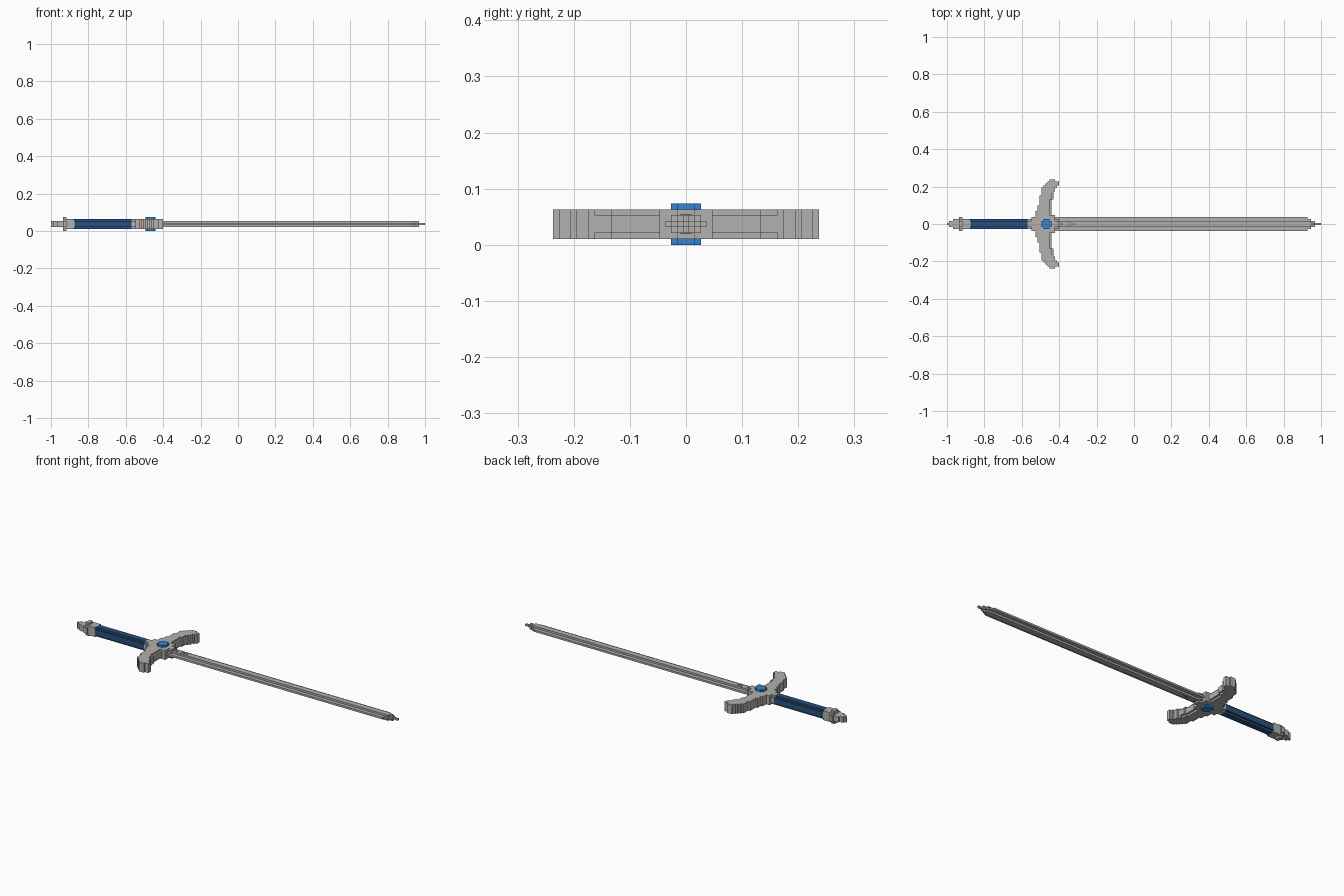
import bpy, bmesh
from mathutils import Vector

if "Cube" in bpy.data.objects:
    bpy.data.objects.remove(bpy.data.objects["Cube"])

N = 190            # voxels along the length
V = 2.0 / N        # voxel size
cells = {}         # (i, j, k) -> part name


def material(name, rgb):
    m = bpy.data.materials.new(name)
    m.diffuse_color = (*rgb, 1)
    m.use_nodes = True
    m.node_tree.nodes["Principled BSDF"].inputs["Base Color"].default_value = m.diffuse_color
    return m


steel = material("steel_grey", (0.45, 0.44, 0.43))
navy = material("navy_blue", (0.022, 0.082, 0.20))
bright = material("bright_blue", (0.035, 0.23, 0.65))


def fill(part, x0, x1, heights):
    """Symmetric section: heights[|j|] is the half height in voxels."""
    for i in range(x0, x1):
        for j in range(1 - len(heights), len(heights)):
            h = heights[abs(j)]
            for k in range(-h, h + 1):
                cells[(i, j, k)] = part


# blade with raised ridge and stepped point
fill("blade", 55, 183, [1, 1, 0, 0])
fill("blade", 183, 185, [1, 1, 0])
fill("blade", 185, 187, [1, 0])
fill("blade", 187, 190, [0])

# grip
fill("grip", 12, 41, [2, 2, 1])

# pommel
fill("pommel", 0, 1, [1])
fill("pommel", 1, 3, [1, 1])
fill("pommel", 3, 6, [1, 1, 1])
fill("pommel", 6, 8, [3, 3, 2, 1])
fill("pommel", 8, 12, [2, 2, 2])

# guard centre and collars
fill("guard", 41, 43, [2, 2, 1])
fill("guard", 43, 55, [2, 2, 2, 2])
fill("guard", 55, 57, [2, 2, 1])

# curved guard arms: (first row, last row, x start, x end)
runs = [(4, 4, 45, 55), (5, 6, 45, 53), (7, 9, 46, 53), (10, 12, 47, 53),
        (13, 14, 47, 54), (15, 16, 48, 54), (17, 18, 48, 55), (19, 19, 49, 56),
        (20, 20, 50, 57), (21, 21, 51, 57), (22, 22, 52, 55)]
for a, b, x0, x1 in runs:
    for j in range(a, b + 1):
        for k in range(-2, 3):
            inset = 1 if abs(k) == 2 and 5 <= j <= 15 else 0
            for i in range(x0, x1 - inset):
                cells[(i, j, k)] = cells[(i, -j, k)] = "guard"

# gem on both faces of the guard
for i in range(48, 53):
    for j in range(-2, 3):
        if abs(i - 50) + abs(j) < 4:
            cells[(i, j, 3)] = cells[(i, j, -3)] = "gem"

DIRS = [(1, 0, 0), (-1, 0, 0), (0, 1, 0), (0, -1, 0), (0, 0, 1), (0, 0, -1)]


def finish(bm, name, mat):
    me = bpy.data.meshes.new(name)
    bm.to_mesh(me)
    bm.free()
    me.materials.append(mat)
    ob = bpy.data.objects.new(name, me)
    bpy.context.collection.objects.link(ob)


def build(part, mat):
    """Make the exposed voxel faces of a part and merge the flat areas."""
    bm = bmesh.new()
    verts = {}
    for c, p in cells.items():
        if p != part:
            continue
        for d in DIRS:
            if tuple(a + b for a, b in zip(c, d)) in cells:
                continue
            n = Vector(d)
            u = Vector((d[1], d[2], d[0]))
            w = n.cross(u)
            ctr = Vector(c) + n * 0.5
            loop = []
            for s, t in ((-1, -1), (1, -1), (1, 1), (-1, 1)):
                q = ctr + u * (s * 0.5) + w * (t * 0.5)
                key = tuple(round(x * 2) for x in q)
                if key not in verts:
                    verts[key] = bm.verts.new(((q.x + 0.5) * V - 1, q.y * V, (q.z + 3.5) * V))
                loop.append(verts[key])
            bm.faces.new(loop)
    bmesh.ops.dissolve_limit(bm, angle_limit=0.01, verts=bm.verts[:], edges=bm.edges[:])
    finish(bm, part, mat)


for part, mat in (("blade", steel), ("grip", navy), ("pommel", steel),
                  ("guard", steel), ("gem", bright)):
    build(part, mat)

# thin chevron inlays on both faces of the blade
for label, tail, tip in (("inlay_base", -0.40, -0.375), ("inlay_point", -0.355, -0.31)):
    for side, z in (("top", 5 * V), ("bottom", 2 * V)):
        bm = bmesh.new()
        pts = [(tail, 0.011), (tip, 0), (tail, -0.011),
               (tail, -0.006), (tip - 0.012, 0), (tail, 0.006)]
        base = bm.faces.new([bm.verts.new((x, y, z - 0.001)) for x, y in pts])
        ext = bmesh.ops.extrude_face_region(bm, geom=[base])
        for v in ext["geom"]:
            if isinstance(v, bmesh.types.BMVert):
                v.co.z += 0.002
        bmesh.ops.recalc_face_normals(bm, faces=bm.faces[:])
        finish(bm, label + "_" + side, bright)
